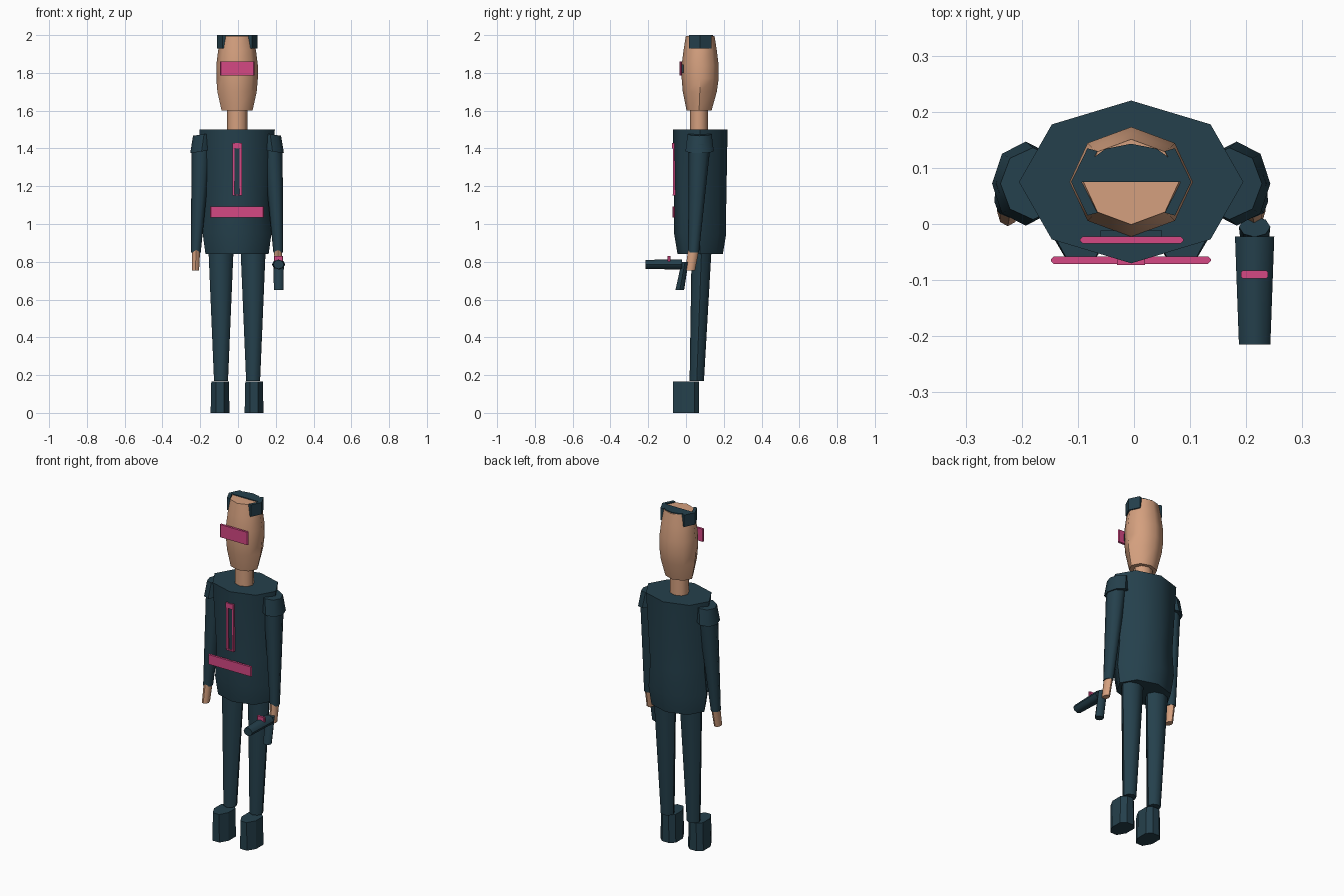
import bpy, bmesh, math
from mathutils import Vector

if "Cube" in bpy.data.objects:
    bpy.data.objects.remove(bpy.data.objects["Cube"])

CX, CY = -0.005, 0.075      # body axis


def material(name, rgb):
    m = bpy.data.materials.new(name)
    m.diffuse_color = (*rgb, 1)
    m.use_nodes = True
    m.node_tree.nodes["Principled BSDF"].inputs["Base Color"].default_value = m.diffuse_color
    return m


TEAL = material("dark teal", (0.018, 0.051, 0.072))
SKIN = material("skin", (0.66, 0.35, 0.21))
PINK = material("pink", (0.66, 0.065, 0.23))


def finish(name, bm, mat, smooth=True):
    bmesh.ops.recalc_face_normals(bm, faces=bm.faces[:])
    me = bpy.data.meshes.new(name)
    bm.to_mesh(me)
    bm.free()
    ob = bpy.data.objects.new(name, me)
    bpy.context.collection.objects.link(ob)
    me.materials.append(mat)
    if smooth:
        bpy.ops.object.select_all(action='DESELECT')
        ob.select_set(True)
        bpy.context.view_layer.objects.active = ob
        bpy.ops.object.shade_smooth_by_angle(angle=math.radians(50))
    return ob


def skin_loops(name, mat, loops, smooth=True):
    """Join closed point loops into a capped solid."""
    bm = bmesh.new()
    rings = [[bm.verts.new(p) for p in loop] for loop in loops]
    n = len(rings[0])
    for a, b in zip(rings, rings[1:]):
        for i in range(n):
            j = (i + 1) % n
            bm.faces.new((a[i], a[j], b[j], b[i]))
    bm.faces.new(rings[0])
    bm.faces.new(rings[-1])
    return finish(name, bm, mat, smooth)


def tube(name, mat, sections, n=8, along_y=False):
    """Sections are (x, y, z, radius across, radius deep)."""
    loops = []
    for x, y, z, ra, rb in sections:
        loop = []
        for i in range(n):
            t = math.tau * i / n
            u, v = ra * math.cos(t), rb * math.sin(t)
            loop.append((x + u, y, z + v) if along_y else (x + u, y + v, z))
        loops.append(loop)
    return skin_loops(name, mat, loops)


def box(name, mat, lo, hi, bevel=0):
    bm = bmesh.new()
    bmesh.ops.create_cube(bm, size=1)
    lo, hi = Vector(lo), Vector(hi)
    for v in bm.verts:
        v.co = (lo + hi) / 2 + v.co * (hi - lo)
    if bevel:
        edges = [e for e in bm.edges
                 if abs(e.verts[0].co.z - e.verts[1].co.z) > 0.01]
        bmesh.ops.bevel(bm, geom=edges, offset=bevel, segments=1, affect='EDGES')
    return finish(name, bm, mat, smooth=False)


def prism(name, mat, pts, z0, z1):
    return skin_loops(name, mat, [[(x, y, z) for x, y in pts] for z in (z0, z1)], False)


# Torso, neck and head
tube("torso", TEAL, [(CX, CY, 0.84, 0.167, 0.12), (CX, CY, 0.95, 0.182, 0.138),
                     (CX, CY, 1.10, 0.167, 0.138), (CX, CY, 1.50, 0.20, 0.145)])
tube("neck", SKIN, [(CX, 0.068, 1.48, 0.054, 0.048), (CX, 0.068, 1.63, 0.054, 0.048)])
tube("head", SKIN, [(CX, 0.069, 1.60, 0.082, 0.066), (CX, 0.073, 1.70, 0.104, 0.09),
                    (CX, CY, 1.77, 0.11, 0.098), (CX, CY, 1.84, 0.11, 0.098),
                    (CX, CY, 1.92, 0.10, 0.088), (CX, CY, 1.995, 0.085, 0.076)])

# Hair: thin half cap at the back plus a lock on each side
arc = [(CX + 0.092 * math.cos(t), CY + 0.068 * math.sin(t))
       for t in (math.pi * i / 6 for i in range(7))]
prism("hair_cap", TEAL, arc, 1.98, 2.0)
for side, s in (("left", -1), ("right", 1)):
    lock = [(0.078, 0.015), (0.107, 0.075), (0.078, 0.135),
            (0.06, 0.13), (0.088, 0.075), (0.06, 0.02)]
    prism(side + "_hair_lock", TEAL, [(CX + s * x, y) for x, y in lock], 1.93, 2.0)

# Visor, belt and chest trim
box("visor", PINK, (-0.096, -0.035, 1.785), (0.088, -0.022, 1.86), 0.005)
box("visor_mount", TEAL, (-0.06, -0.024, 1.80), (0.05, -0.012, 1.845))
box("belt", PINK, (-0.148, -0.071, 1.035), (0.137, -0.058, 1.092), 0.005)
for side, s in (("left", -1), ("right", 1)):
    xs = sorted((CX + s * 0.013, CX + s * 0.025))
    box(side + "_chest_stripe", PINK, (xs[0], -0.069, 1.15), (xs[1], -0.05, 1.43))
box("chest_stripe_top", PINK, (-0.03, -0.073, 1.40), (0.02, -0.05, 1.43))
box("chest_stripe_bottom", PINK, (-0.03, -0.071, 1.15), (0.02, -0.05, 1.157))

# Limbs, mirrored about the body axis
for side, s in (("left", -1), ("right", 1)):
    def at(d):
        return CX + s * d
    tube(side + "_leg", TEAL, [(at(0.085), 0.057, 0.17, 0.037, 0.038),
                               (at(0.085), 0.083, 0.88, 0.067, 0.053)])
    foot = [(-0.022, -0.07), (0.022, -0.07), (0.05, -0.022), (0.05, 0.045),
            (0.022, 0.07), (-0.022, 0.07), (-0.05, 0.045), (-0.05, -0.022)]
    skin_loops(side + "_foot", TEAL,
               [[(at(0.09) + x * k, y, z) for x, y in foot]
                for z, k in ((0, 1), (0.165, 0.93))], False)
    sh = tube(side + "_shoulder", TEAL, [(at(0.188), 0.072, 1.385, 0.06, 0.075),
                                         (at(0.175), 0.072, 1.475, 0.058, 0.064)])
    for v in sh.data.vertices:      # tilt the shoulder outward
        v.co.z -= (abs(v.co.x - CX) - 0.18) * 0.15
    tube(side + "_arm", TEAL, [(at(0.218), 0.04, 0.85, 0.026, 0.029),
                               (at(0.188), 0.072, 1.42, 0.053, 0.058)])
    tube(side + "_hand", SKIN, [(at(0.22), 0.022, 0.755, 0.019, 0.026),
                                (at(0.217), 0.041, 0.87, 0.022, 0.029)])

# Hand-held gadget: barrel, grip and sight
GX = 0.215
tube("barrel", TEAL, [(GX, -0.215, 0.786, 0.028, 0.024),
                      (GX, -0.022, 0.786, 0.035, 0.027)], along_y=True)
tube("grip", TEAL, [(GX, -0.033, 0.65, 0.025, 0.023),
                    (GX, -0.005, 0.80, 0.028, 0.018)])
box("sight", PINK, (0.191, -0.097, 0.80), (0.239, -0.083, 0.83), 0.003)
